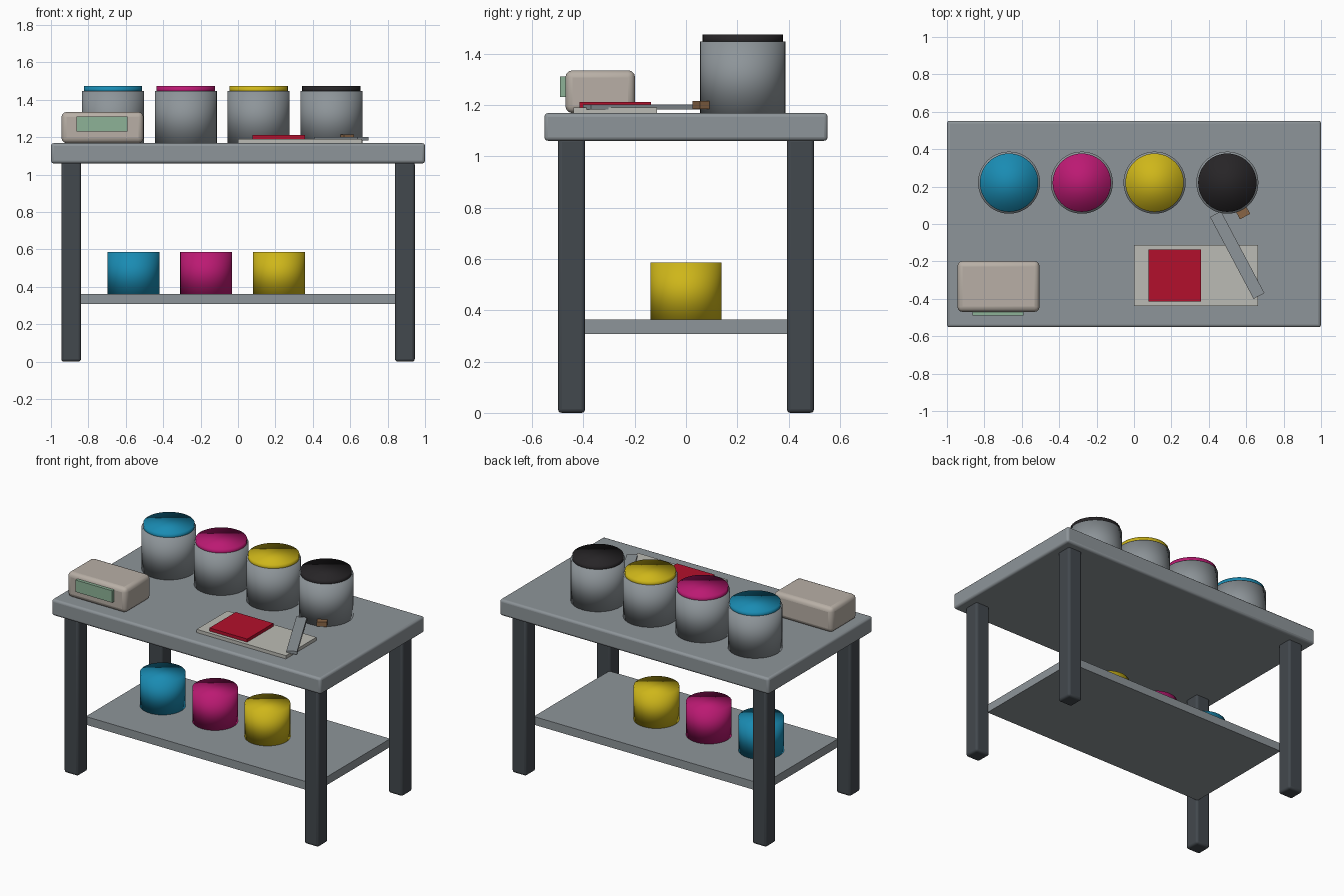
import bpy
from math import radians

if "Cube" in bpy.data.objects:
    bpy.data.objects.remove(bpy.data.objects["Cube"])


def material(name, rgb):
    m = bpy.data.materials.new(name)
    m.diffuse_color = (*rgb, 1)
    m.use_nodes = True
    m.node_tree.nodes["Principled BSDF"].inputs["Base Color"].default_value = m.diffuse_color
    return m


STEEL = material("steel", (0.27, 0.30, 0.32))
DARK = material("dark_steel", (0.055, 0.065, 0.075))
CYAN = material("cyan", (0.01, 0.26, 0.45))
MAGENTA = material("magenta", (0.50, 0.01, 0.17))
YELLOW = material("yellow", (0.62, 0.47, 0.01))
BLACK = material("black", (0.02, 0.018, 0.02))
BEIGE = material("beige", (0.48, 0.43, 0.38))
GREEN = material("green", (0.27, 0.45, 0.31))
PAPER = material("paper", (0.50, 0.50, 0.46))
RED = material("red", (0.45, 0.005, 0.025))
WOOD = material("wood", (0.25, 0.13, 0.06))


def box(name, lo, hi, mat, bevel=0, turn=0):
    """Box between two corners, optionally rounded and turned about its centre."""
    bpy.ops.mesh.primitive_cube_add(
        size=1, location=[(a + b) / 2 for a, b in zip(lo, hi)])
    o = bpy.context.object
    o.name = name
    o.scale = [b - a for a, b in zip(lo, hi)]
    bpy.ops.object.transform_apply(location=False, rotation=False, scale=True)
    o.rotation_euler.z = radians(turn)
    o.data.materials.append(mat)
    if bevel:
        b = o.modifiers.new("bevel", 'BEVEL')
        b.width, b.segments = bevel, 3
        bpy.ops.object.shade_smooth_by_angle(angle=radians(35))
    return o


def can(name, x, y, z0, z1, radius, mat):
    bpy.ops.mesh.primitive_cylinder_add(
        vertices=48, radius=radius, depth=z1 - z0, location=(x, y, (z0 + z1) / 2))
    o = bpy.context.object
    o.name = name
    o.data.materials.append(mat)
    bpy.ops.object.shade_smooth()


# Bench: top, lower shelf and four legs
box("table_top", (-1, -0.552, 1.06), (1, 0.552, 1.168), STEEL, 0.015)
box("lower_shelf", (-0.85, -0.4, 0.308), (0.85, 0.4, 0.363), STEEL)
for sx, side in ((-1, "left"), (1, "right")):
    for sy, end in ((-1, "front"), (1, "back")):
        x, y = sx * 0.892, sy * 0.446
        box(f"{end}_{side}_leg", (x - 0.053, y - 0.053, 0),
            (x + 0.053, y + 0.053, 1.07), DARK, 0.015)

# Ink tins on the bench, each with a raised ink surface, and spares on the shelf
inks = (("cyan", CYAN), ("magenta", MAGENTA), ("yellow", YELLOW), ("black", BLACK))
for i, (name, mat) in enumerate(inks):
    x = -0.668 + 0.389 * i
    can(f"{name}_tin", x, 0.221, 1.165, 1.448, 0.166, STEEL)
    can(f"{name}_ink", x, 0.221, 1.43, 1.475, 0.156, mat)
    if i < 3:
        can(f"{name}_spare_tin", -0.559 + 0.389 * i, 0, 0.36, 0.586, 0.139, mat)

# Weighing scale with display
box("scale_body", (-0.944, -0.47, 1.168), (-0.505, -0.198, 1.335), BEIGE, 0.028)
box("scale_display", (-0.864, -0.49, 1.23), (-0.591, -0.46, 1.31), GREEN)

# Mixing sheet with a red sample swatch
box("mixing_sheet", (0, -0.438, 1.168), (0.662, -0.113, 1.19), PAPER)
box("ink_swatch", (0.078, -0.414, 1.19), (0.358, -0.136, 1.211), RED)

# Spatula: blade and handle, turned on the bench
box("spatula_blade", (0.519, -0.414, 1.182), (0.585, 0.082, 1.202), STEEL, 0, 28)
box("spatula_handle", (0.552, 0.037, 1.184), (0.614, 0.083, 1.215), WOOD, 0, 28)
